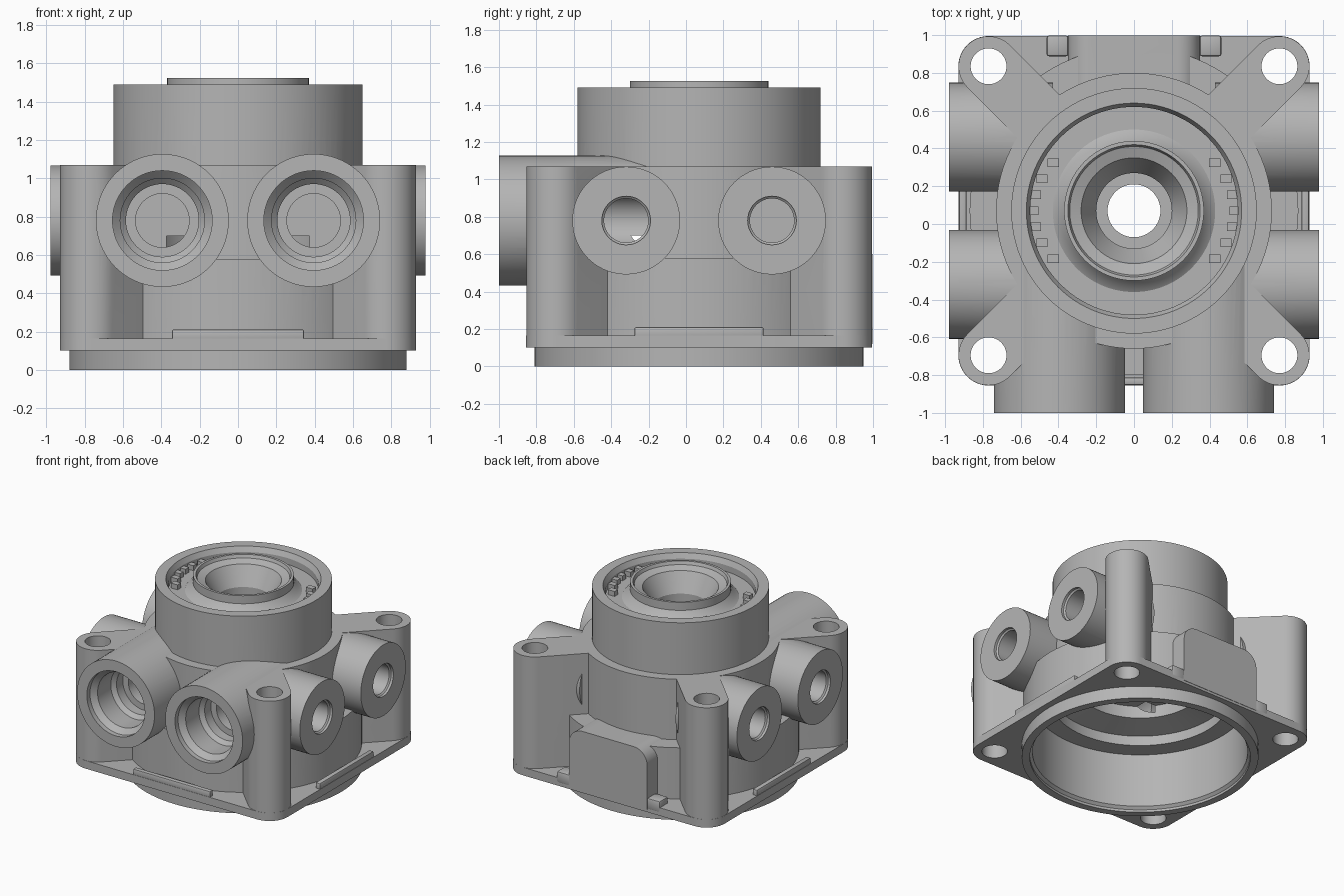
import bpy, bmesh
from math import pi, cos, sin, radians, atan2
from mathutils import Matrix, Vector

if "Cube" in bpy.data.objects:
    bpy.data.objects.remove(bpy.data.objects["Cube"])

AXIS_Y = 0.07      # main bore axis
BORE_Z = 0.78      # height of all side ports
LUG = Vector((0.77, 0.765))
SIDES = (-1, 1)

metal = bpy.data.materials.new("cast grey metal")
metal.use_nodes = True
grey = (0.46, 0.46, 0.46, 1)
metal.diffuse_color = grey
metal.node_tree.nodes["Principled BSDF"].inputs["Base Color"].default_value = grey


def finish(name, bm):
    bmesh.ops.remove_doubles(bm, verts=bm.verts, dist=1e-5)
    bmesh.ops.recalc_face_normals(bm, faces=bm.faces)
    mesh = bpy.data.meshes.new(name)
    bm.to_mesh(mesh)
    bm.free()
    mesh.materials.append(metal)
    obj = bpy.data.objects.new(name, mesh)
    bpy.context.scene.collection.objects.link(obj)
    return obj


def lathe(name, profile, matrix, steps=96):
    """Revolve a radius/height profile, closing it onto the axis."""
    bm = bmesh.new()
    points = [(0, profile[0][1])] + profile + [(0, profile[-1][1])]
    verts = [bm.verts.new((r, 0, h)) for r, h in points]
    edges = [bm.edges.new(pair) for pair in zip(verts, verts[1:])]
    bmesh.ops.spin(bm, geom=verts + edges, cent=(0, 0, 0), axis=(0, 0, 1),
                   angle=2 * pi, steps=steps, use_merge=True)
    bm.transform(matrix)
    return finish(name, bm)


def prism(name, points, low, high, matrix=Matrix()):
    bm = bmesh.new()
    face = bm.faces.new([bm.verts.new((x, y, low)) for x, y in points])
    top = bmesh.ops.extrude_face_region(bm, geom=[face])["geom"]
    moved = [v for v in top if isinstance(v, bmesh.types.BMVert)]
    bmesh.ops.translate(bm, verts=moved, vec=(0, 0, high - low))
    bm.transform(matrix)
    return finish(name, bm)


def block(name, center, size, bevel=0.0):
    bm = bmesh.new()
    bmesh.ops.create_cube(bm, size=1)
    bm.transform(Matrix.Translation(center) @ Matrix.Diagonal((*size, 1)))
    if bevel:
        bmesh.ops.bevel(bm, geom=bm.edges[:], offset=bevel, segments=2,
                        profile=0.5, affect='EDGES')
    return finish(name, bm)


def arc(cx, cy, r, start, end, n=12):
    return [(cx + r * cos(start + (end - start) * i / n),
             cy + r * sin(start + (end - start) * i / n)) for i in range(n + 1)]


def combine(target, parts, operation):
    for part in parts:
        mod = target.modifiers.new(part.name, 'BOOLEAN')
        mod.object, mod.operation, mod.solver = part, operation, 'EXACT'
        part.hide_render = True
    bpy.context.view_layer.update()
    graph = bpy.context.evaluated_depsgraph_get()
    mesh = bpy.data.meshes.new_from_object(target.evaluated_get(graph))
    target.modifiers.clear()
    target.data = mesh
    for part in parts:
        bpy.data.objects.remove(part)


upright = Matrix.Translation((0, AXIS_Y, 0))


def port_x(side, y):      # local z runs inwards from a side face
    return Matrix.Translation((side * 0.98, y, BORE_Z)) @ Matrix.Rotation(-side * pi / 2, 4, 'Y')


def port_front(x):        # local z runs inwards from the front
    return Matrix.Translation((x, -1, BORE_Z)) @ Matrix.Rotation(-pi / 2, 4, 'X')


# Turned body: spigot, lower drum, upper drum, collar, ring groove and hub
housing = lathe("housing", [
    (0.88, 0), (0.88, 0.12), (0.87, 0.12), (0.87, 0.58), (0.73, 0.58),
    (0.73, 1.07), (0.65, 1.07), (0.65, 1.49), (0.57, 1.49), (0.55, 1.45),
    (0.55, 1.40), (0.43, 1.40), (0.40, 1.42), (0.37, 1.46), (0.37, 1.525),
    (0.35, 1.525), (0.34, 1.50), (0.28, 1.48), (0.20, 1.33), (0.20, 1.22)], upright)

solids, cuts = [], []

# Square base flange with rounded corners
outline = []
for i, (sx, sy) in enumerate([(1, 1), (-1, 1), (-1, -1), (1, -1)]):
    outline += arc(sx * LUG.x, sy * LUG.y, 0.16, i * pi / 2, (i + 1) * pi / 2)
solids.append(prism("flange", outline, 0.1, 0.165, upright))

# Corner bolt columns, webbed diagonally into the body
for sx in SIDES:
    for sy in SIDES:
        a = atan2(sy, sx)
        pts = arc(sx * LUG.x, sy * LUG.y, 0.159, a - pi / 2, a + pi / 2, 24)
        back = Vector((cos(a), sin(a))) * 0.75
        pts += [tuple(Vector(pts[-1]) - back), tuple(Vector(pts[0]) - back)]
        solids.append(prism("bolt_column", pts, 0.13, 1.07, upright))
        hole = upright @ Matrix.Translation((sx * LUG.x, sy * LUG.y, 0))
        cuts.append(lathe("bolt_hole", [(0.095, 0), (0.095, 1.2)], hole, 40))

# Side ports; the front pair is bored into the front ports
for side in SIDES:
    for y, depth in ((-0.32, 0.6), (0.46, 0.4)):
        solids.append(lathe("side_boss", [(0.288, 0), (0.288, 0.55)], port_x(side, y), 72))
        cuts.append(lathe("side_bore", [(0.13, -0.05), (0.13, 0.02), (0.118, 0.03),
                                        (0.118, depth)], port_x(side, y), 48))

# Large front ports with stepped bores
for side in SIDES:
    place = port_front(side * 0.395)
    solids.append(lathe("front_boss", [(0.347, 0), (0.347, 0.85)], place, 72))
    cuts.append(lathe("front_bore", [
        (0.26, -0.05), (0.26, 0.04), (0.22, 0.08), (0.22, 0.25), (0.19, 0.28),
        (0.19, 0.36), (0.14, 0.36), (0.14, 0.80)], place, 64))

# Flat rear pad with rounded shoulders
pad = [(-0.35, 0.12), (0.35, 0.12)]
pad += arc(0.23, 0.48, 0.12, 0, pi / 2) + arc(-0.23, 0.48, 0.12, pi / 2, pi)
stand = Matrix.Rotation(pi / 2, 4, 'X')
solids.append(prism("rear_pad", pad, -0.998, -0.6, stand))

# Open underside stepping up to the central through hole
cuts.append(lathe("cavity", [
    (0.82, -0.1), (0.82, 0.02), (0.80, 0.04), (0.80, 0.48), (0.66, 0.48), (0.66, 0.56),
    (0.46, 0.60), (0.46, 0.70), (0.24, 0.70), (0.24, 1.0), (0.14, 1.0), (0.14, 1.4)], upright))

combine(housing, solids, 'UNION')
combine(housing, cuts, 'DIFFERENCE')
details = [housing]

# Raised rails along the flange edges
details.append(block("front_rail", (0, -0.833, 0.18), (0.69, 0.04, 0.06), 0.008))
for side in SIDES:
    details.append(block("side_rail", (side * 0.907, AXIS_Y, 0.18), (0.04, 0.69, 0.06), 0.008))
    details.append(block("rear_foot", (side * 0.405, 0.943, 0.17), (0.115, 0.11, 0.09), 0.012))

# Ratchet teeth on both sides of the ring groove
for side in SIDES:
    for i in range(-3, 4):
        reach = 0.535 - 0.012 * i * i
        details.append(block("groove_tooth", (side * reach, AXIS_Y + i * 0.085, 1.415),
                             (0.06, 0.045, 0.05)))

# Smooth the turned surfaces, keep machined edges crisp
bpy.ops.object.select_all(action='DESELECT')
for obj in details:
    obj.select_set(True)
bpy.context.view_layer.objects.active = housing
bpy.ops.object.shade_smooth_by_angle(angle=radians(25))
